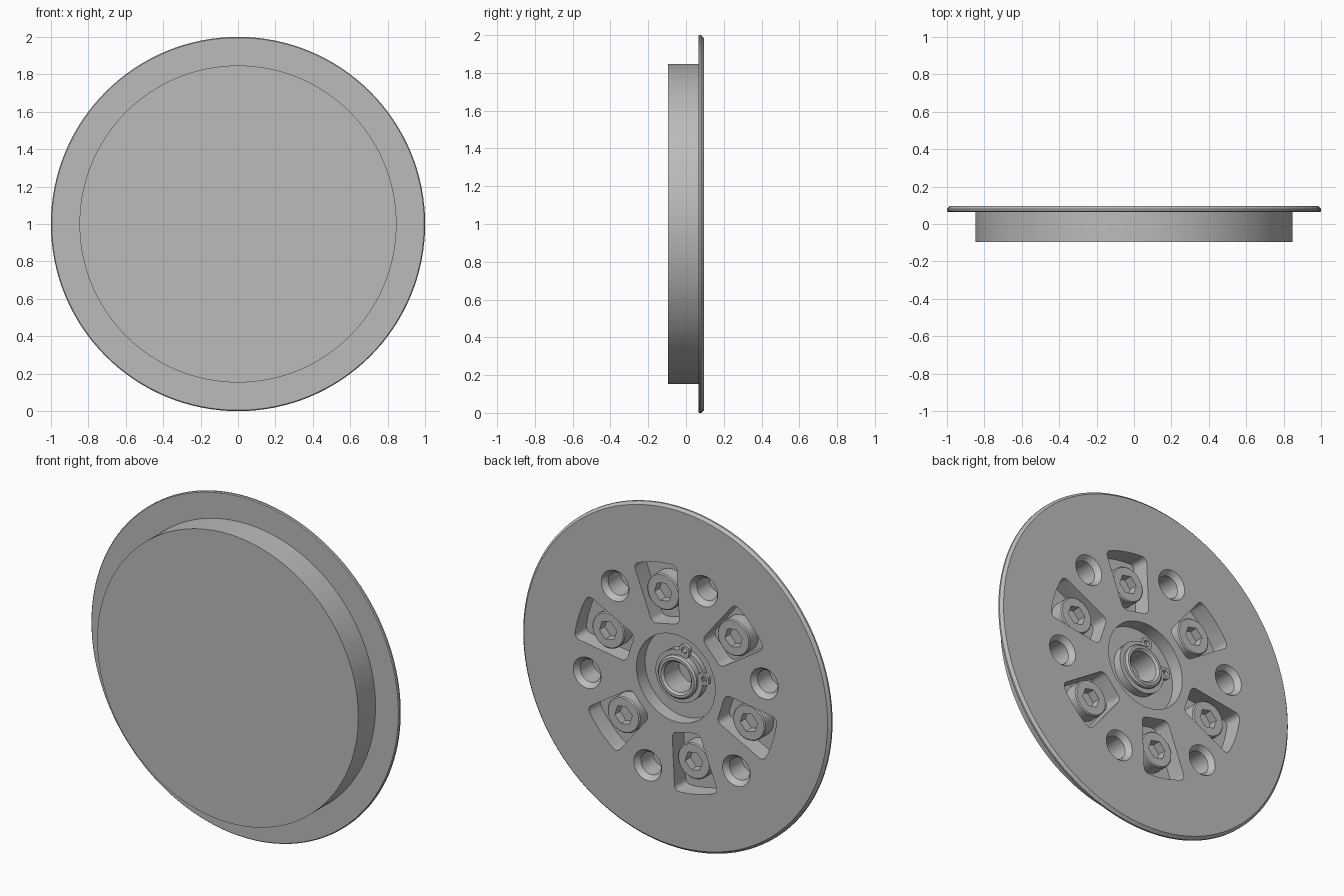
import bpy, bmesh
from math import sin, cos, pi, radians
from mathutils import Matrix

cube = bpy.data.objects.get("Cube")
if cube:
    bpy.data.objects.remove(cube, do_unlink=True)

# Parts are modelled lying flat, then stood up with their top towards +y
STAND = Matrix(((-1, 0, 0, 0), (0, 0, 1, 0), (0, 1, 0, 1), (0, 0, 0, 1)))
BACK = 0.095

grey = bpy.data.materials.new("satin grey")
grey.use_nodes = True
colour = (0.5, 0.5, 0.5, 1)
grey.diffuse_color = colour
grey.node_tree.nodes["Principled BSDF"].inputs["Base Color"].default_value = colour


def finish(name, bm):
    """Turn a bmesh into a standing object."""
    bmesh.ops.recalc_face_normals(bm, faces=bm.faces)
    mesh = bpy.data.meshes.new(name)
    bm.to_mesh(mesh)
    bm.free()
    mesh.materials.append(grey)
    obj = bpy.data.objects.new(name, mesh)
    bpy.context.collection.objects.link(obj)
    obj.matrix_world = STAND
    return obj


def hex_radius(angle, flat):
    return flat / cos((angle + pi / 6) % (pi / 3) - pi / 6)


def lathe(bm, profile, seg, place=Matrix(), hex_from=99):
    """Stack rings of (radius, height); rings from hex_from on are hexagonal."""
    rings = []
    for i, (r, h) in enumerate(profile):
        ring = []
        for k in range(seg):
            a = 2 * pi * k / seg
            rad = hex_radius(a, r) if i >= hex_from else r
            ring.append(bm.verts.new(place @ Matrix.Translation((rad * cos(a), rad * sin(a), h)).translation))
        rings.append(ring)
    for low, high in zip(rings, rings[1:]):
        for k in range(seg):
            n = (k + 1) % seg
            bm.faces.new((low[k], low[n], high[n], high[k]))
    bm.faces.new(rings[0][::-1])
    bm.faces.new(rings[-1])


def prism(bm, points, bottom, top, place=Matrix(), round_corners=0):
    """Extrude an outline, optionally rounding its sharp upright edges."""
    part = bmesh.new()
    base = part.faces.new([part.verts.new((x, y, bottom)) for x, y in points])
    grown = bmesh.ops.extrude_face_region(part, geom=[base])["geom"]
    for v in grown:
        if isinstance(v, bmesh.types.BMVert):
            v.co.z = top
    bmesh.ops.recalc_face_normals(part, faces=part.faces)
    if round_corners:
        corners = [e for e in part.edges
                   if abs(e.verts[0].co.z - e.verts[1].co.z) > 0.01
                   and e.calc_face_angle() > radians(40)]
        bmesh.ops.bevel(part, geom=corners, offset=round_corners, segments=5,
                        profile=0.5, affect='EDGES')
    part.transform(place)
    temp = bpy.data.meshes.new("temp")
    part.to_mesh(temp)
    part.free()
    bm.from_mesh(temp)
    bpy.data.meshes.remove(temp)


def around(angle, radius=0.0):
    return Matrix.Rotation(radians(angle), 4, 'Z') @ Matrix.Translation((radius, 0, 0))


def cut(target, cutter):
    mod = target.modifiers.new("cut", 'BOOLEAN')
    mod.object = cutter
    mod.solver = 'EXACT'
    bpy.context.view_layer.update()
    bpy.context.view_layer.objects.active = target
    bpy.ops.object.modifier_apply(modifier=mod.name)
    bpy.data.objects.remove(cutter, do_unlink=True)


def smooth(obj):
    bpy.ops.object.select_all(action='DESELECT')
    obj.select_set(True)
    bpy.context.view_layer.objects.active = obj
    bpy.ops.object.shade_smooth_by_angle(angle=radians(25))


# Flanged disc with central recess, hub and blind bore
bm = bmesh.new()
floor = BACK - 0.08
lathe(bm, [(0.847, -BACK), (0.847, 0.065), (0.995, 0.065), (1, 0.07), (1, 0.08),
           (0.985, BACK), (0.255, BACK), (0.255, floor), (0.15, floor),
           (0.15, 0.045), (0.125, 0.045), (0.125, 0.08), (0.115, 0.09),
           (0.1, 0.09), (0.088, 0.078), (0.088, -0.06)], 128)
body = finish("flanged_disc", bm)

# Trapezoid screw pockets and countersunk round holes
outline = [(0.31, 0.09), (0.31, -0.09)]
outline += [(0.66 * cos(radians(a)), 0.66 * sin(radians(a))) for a in (-12.6, -8, -4, 0, 4, 8, 12.6)]
bm = bmesh.new()
for k in range(6):
    prism(bm, outline, -0.01, 0.15, around(42 + 60 * k), 0.03)
    lathe(bm, [(0.066, -0.05), (0.066, 0.065), (0.09, BACK), (0.09, 0.15)], 40,
          around(12 + 60 * k, 0.588))
cut(body, finish("pocket_cutter", bm))
smooth(body)

# Socket head screws
for k in range(6):
    bm = bmesh.new()
    lathe(bm, [(0.105, -0.02), (0.105, 0.064), (0.099, 0.07), (0.05, 0.07), (0.05, 0.02)],
          48, around(42 + 60 * k, 0.48), hex_from=3)
    smooth(finish(f"socket_screw_{k + 1}", bm))

# Retaining ring: open band with two pierced lugs
bm = bmesh.new()
angles = [radians(76 + (294 * i / 48)) for i in range(49)]
band = [(0.152 * cos(a), 0.152 * sin(a)) for a in angles]
band += [(0.122 * cos(a), 0.122 * sin(a)) for a in reversed(angles)]
prism(bm, band, 0.046, 0.066)
ring = finish("retaining_ring", bm)
holes = bmesh.new()
for n, a in enumerate((78, 8)):
    bm = bmesh.new()
    prism(bm, [(0.125, -0.035), (0.195, -0.03), (0.195, 0.03), (0.125, 0.035)],
          0.045, 0.067, around(a), 0.018)
    lug = finish(f"ring_lug_{n + 1}", bm)
    holes = bmesh.new()
    lathe(holes, [(0.018, 0.03), (0.018, 0.09)], 24, around(a, 0.163))
    cut(lug, finish("lug_cutter", holes))
    smooth(lug)
smooth(ring)
